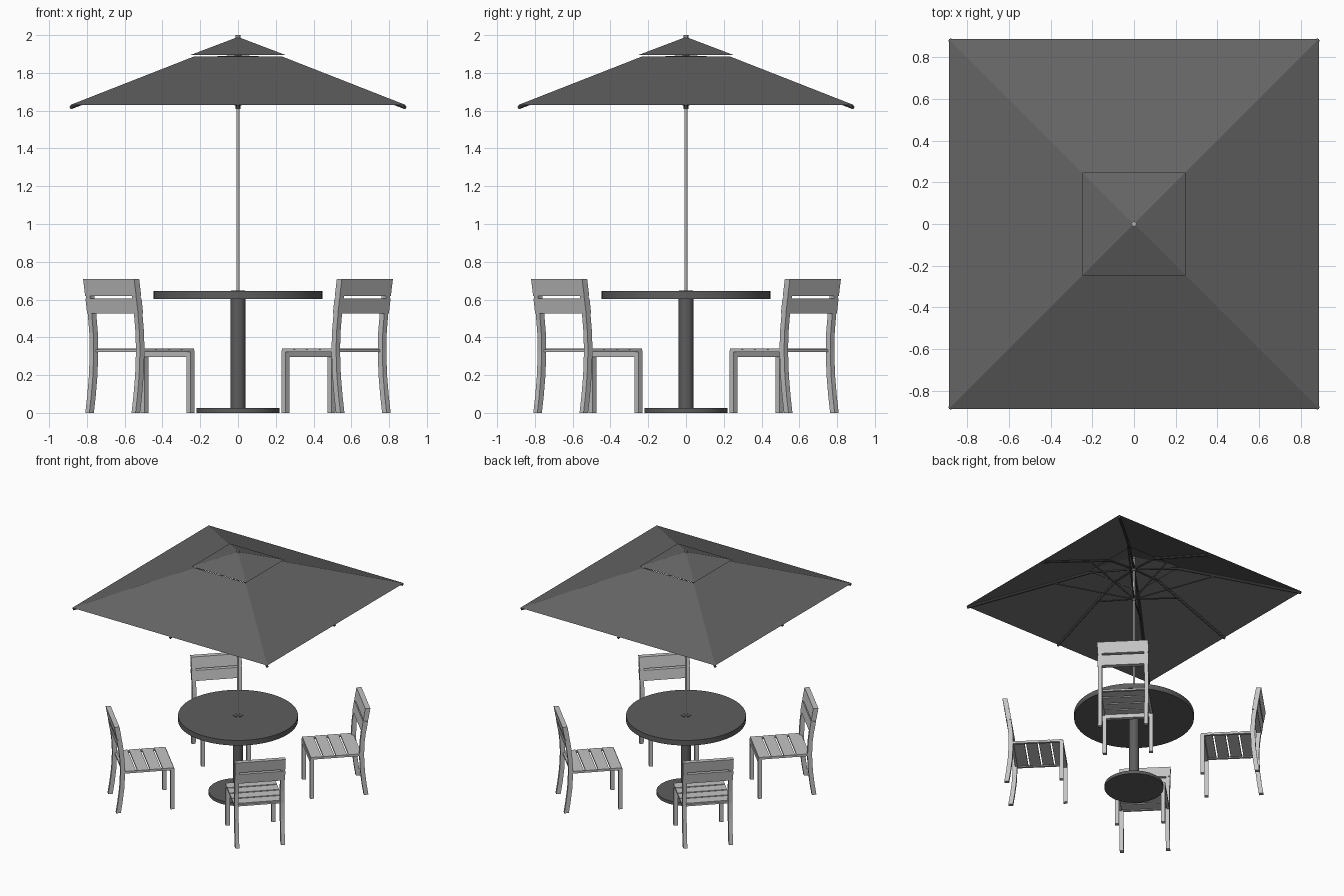
import bpy, bmesh, math
from mathutils import Vector, Matrix

if "Cube" in bpy.data.objects:
    bpy.data.objects.remove(bpy.data.objects["Cube"], do_unlink=True)


def material(name, value):
    m = bpy.data.materials.new(name)
    m.use_nodes = True
    colour = (value, value, value, 1)
    m.diffuse_color = colour
    m.node_tree.nodes["Principled BSDF"].inputs["Base Color"].default_value = colour
    return m


CANOPY = material("charcoal fabric", 0.13)
TABLE = material("dark grey metal", 0.11)
FRAME = material("black grey ribs", 0.09)
CHAIR = material("light grey paint", 0.55)
POLE = material("silver metal", 0.45)


def add_object(name, bm, mat, smooth=False):
    me = bpy.data.meshes.new(name)
    bmesh.ops.recalc_face_normals(bm, faces=bm.faces)
    bm.to_mesh(me)
    bm.free()
    me.materials.append(mat)
    ob = bpy.data.objects.new(name, me)
    bpy.context.collection.objects.link(ob)
    if smooth:
        bpy.ops.object.select_all(action="DESELECT")
        ob.select_set(True)
        bpy.context.view_layer.objects.active = ob
        bpy.ops.object.shade_smooth_by_angle()
    return ob


def box(bm, centre, size):
    mat = Matrix.Translation(centre) @ Matrix.Diagonal((*size, 1))
    bmesh.ops.create_cube(bm, size=1, matrix=mat)


def rod(bm, a, b, radius, sides):
    a, b = Vector(a), Vector(b)
    turn = (b - a).to_track_quat("Z", "Y").to_matrix().to_4x4()
    bmesh.ops.create_cone(bm, cap_ends=True, segments=sides, radius1=radius, radius2=radius,
                          depth=(b - a).length, matrix=Matrix.Translation((a + b) / 2) @ turn)


def cylinder(name, radius, z0, z1, mat, sides=48):
    bm = bmesh.new()
    rod(bm, (0, 0, z0), (0, 0, z1), radius, sides)
    return add_object(name, bm, mat, True)


def ribbon(bm, path, x0, x1, depth):
    """Sweep a (y, z) path into a solid bar between x0 and x1."""
    rings = [[bm.verts.new((x, y + s * depth / 2, z))
              for x, s in ((x0, -1), (x1, -1), (x1, 1), (x0, 1))] for y, z in path]
    for lo, hi in zip(rings, rings[1:]):
        for i in range(4):
            j = (i + 1) % 4
            bm.faces.new((lo[i], lo[j], hi[j], hi[i]))
    bm.faces.new(rings[0])
    bm.faces.new(rings[-1])


# Table
cylinder("table_base", 0.22, 0, 0.025, TABLE)
cylinder("table_column", 0.039, 0.02, 0.61, TABLE, 32)
cylinder("table_top", 0.447, 0.603, 0.645, TABLE, 64)
cylinder("table_collar", 0.036, 0.64, 0.648, FRAME, 24)

# Umbrella pole, hubs and finial
cylinder("umbrella_pole", 0.008, 0.64, 1.985, POLE, 16)
cylinder("lower_hub", 0.014, 1.61, 1.645, FRAME, 16)
cylinder("upper_hub", 0.018, 1.865, 1.90, FRAME, 16)
cylinder("finial", 0.012, 1.975, 2.0, POLE, 12)


# Canopy: square fabric skirt and a raised vent cap
def square(bm, half, z):
    return [bm.verts.new((x * half, y * half, z))
            for x, y in ((-1, -1), (1, -1), (1, 1), (-1, 1))]


bm = bmesh.new()
low, high = square(bm, 0.888, 1.63), square(bm, 0.235, 1.886)
for i in range(4):
    j = (i + 1) % 4
    bm.faces.new((low[i], low[j], high[j], high[i]))
add_object("canopy", bm, CANOPY)

bm = bmesh.new()
low, tip = square(bm, 0.248, 1.896), bm.verts.new((0, 0, 1.99))
for i in range(4):
    bm.faces.new((low[i], low[(i + 1) % 4], tip))
add_object("canopy_vent_cap", bm, CANOPY)

# Ribs under every corner and side middle, with struts up from the lower hub
ribs, struts = bmesh.new(), bmesh.new()
for ix in (-1, 0, 1):
    for iy in (-1, 0, 1):
        if ix or iy:
            inner = Vector((0.02 * ix, 0.02 * iy, 1.885))
            knee = Vector((0.235 * ix, 0.235 * iy, 1.873))
            outer = Vector((0.884 * ix, 0.884 * iy, 1.618))
            rod(ribs, inner, knee, 0.008, 8)
            rod(ribs, knee, outer, 0.01, 8)
            rod(struts, (0.01 * ix, 0.01 * iy, 1.632), knee.lerp(outer, 0.3), 0.006, 6)
add_object("umbrella_ribs", ribs, FRAME, True)
add_object("umbrella_struts", struts, FRAME, True)

# Chair, built facing -y, with y as the distance from the table centre
WIDTH = 0.376
HALF = WIDTH / 2
BAR = 0.03
back_curve = [(0.938, 0), (0.924, 0.09), (0.911, 0.2), (0.905, 0.33),
              (0.909, 0.43), (0.92, 0.525), (0.933, 0.61), (0.95, 0.705)]


def back_y(z):
    for (y0, z0), (y1, z1) in zip(back_curve, back_curve[1:]):
        if z <= z1:
            return y0 + (y1 - y0) * (z - z0) / (z1 - z0)
    return back_curve[-1][0]


frame, slats, rest = bmesh.new(), bmesh.new(), bmesh.new()
for side in (-1, 1):
    outer, inner = side * HALF, side * (HALF - BAR)
    ribbon(frame, back_curve, min(outer, inner), max(outer, inner), 0.034)
    box(frame, (side * (HALF - 0.015), 0.528, 0.15), (BAR, BAR, 0.30))
    box(frame, (side * (HALF - 0.01), 0.715, 0.329), (0.02, 0.36, 0.014))
box(frame, (0, 0.528, 0.313), (WIDTH, BAR, 0.034))
box(frame, (0, 0.895, 0.329), (WIDTH - 0.02, 0.02, 0.014))

COUNT = 4
pitch = (0.895 - 0.513) / COUNT
for i in range(COUNT):
    box(slats, (0, 0.513 + pitch * (i + 0.5), 0.334), (WIDTH, pitch - 0.012, 0.012))
for z0, z1 in ((0.525, 0.606), (0.62, 0.71)):
    ribbon(rest, [(back_y(z0), z0), (back_y(z1), z1)], -HALF - 0.003, HALF + 0.003, 0.038)

parts = [add_object("chair_frame", frame, CHAIR),
         add_object("seat_slats", slats, CHAIR),
         add_object("backrest_slats", rest, CHAIR)]

# Four chairs on the diagonals
places = ("back_right", "front_right", "front_left", "back_left")
for k, place in enumerate(places):
    for part in parts:
        copy = part.copy()
        copy.name = place + "_" + part.name
        copy.rotation_euler.z = math.radians(45 + 90 * k)
        bpy.context.collection.objects.link(copy)
for part in parts:
    bpy.data.objects.remove(part, do_unlink=True)
